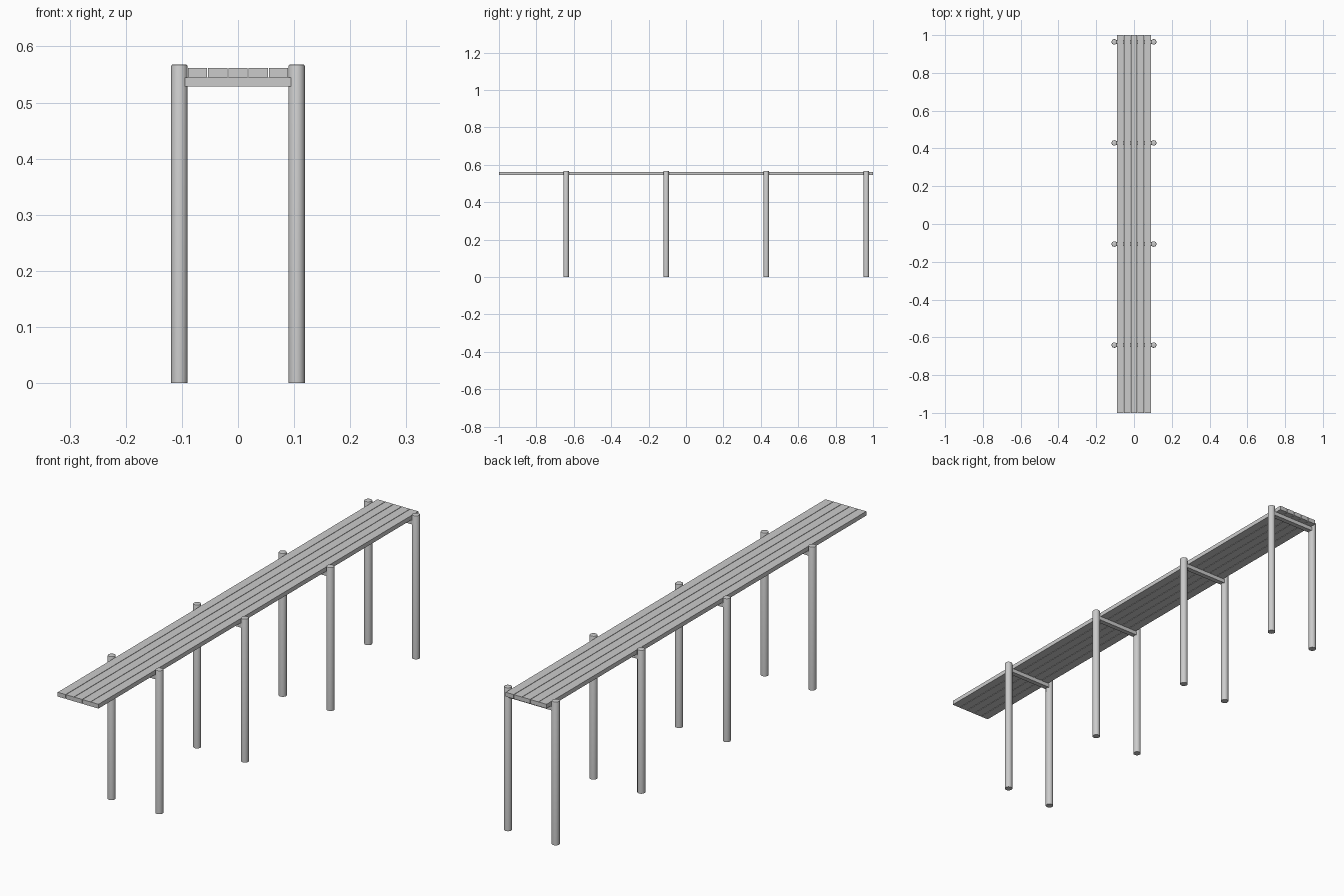
import bpy, bmesh

if "Cube" in bpy.data.objects:
    bpy.data.objects.remove(bpy.data.objects["Cube"])

POST_X, POST_R, POST_H = 0.1045, 0.0145, 0.568
FRAME_Y = [-0.641 + 0.535 * i for i in range(4)]


def box(name, size, loc):
    bpy.ops.mesh.primitive_cube_add(size=1, location=loc)
    ob = bpy.context.object
    ob.name = name
    ob.scale = size
    bpy.ops.object.transform_apply(location=False, rotation=False, scale=True)
    return ob


def post(name, x, y):
    bpy.ops.mesh.primitive_cylinder_add(vertices=24, radius=POST_R, depth=POST_H,
                                        location=(x, y, POST_H / 2))
    ob = bpy.context.object
    ob.name = name
    # small rounded edge on the top rim only
    bm = bmesh.new()
    bm.from_mesh(ob.data)
    rim = [e for e in bm.edges if all(v.co.z > 0 for v in e.verts)]
    bmesh.ops.bevel(bm, geom=rim, offset=0.003, segments=2, profile=0.5, affect='EDGES')
    bm.to_mesh(ob.data)
    bm.free()
    bpy.ops.object.shade_smooth_by_angle()


# five long deck planks with narrow gaps
PITCH = 0.0361
for i in range(5):
    box(f"deck_plank_{i + 1}", (0.0342, 2.0, 0.017), ((i - 2) * PITCH, 0, 0.553))

# four support frames: two round posts and a cross beam
for i, y in enumerate(FRAME_Y, 1):
    box(f"cross_beam_{i}", (0.194, 0.02, 0.016), (0, y, 0.5365))
    for side, x in (("left", -POST_X), ("right", POST_X)):
        post(f"{side}_post_{i}", x, y)
